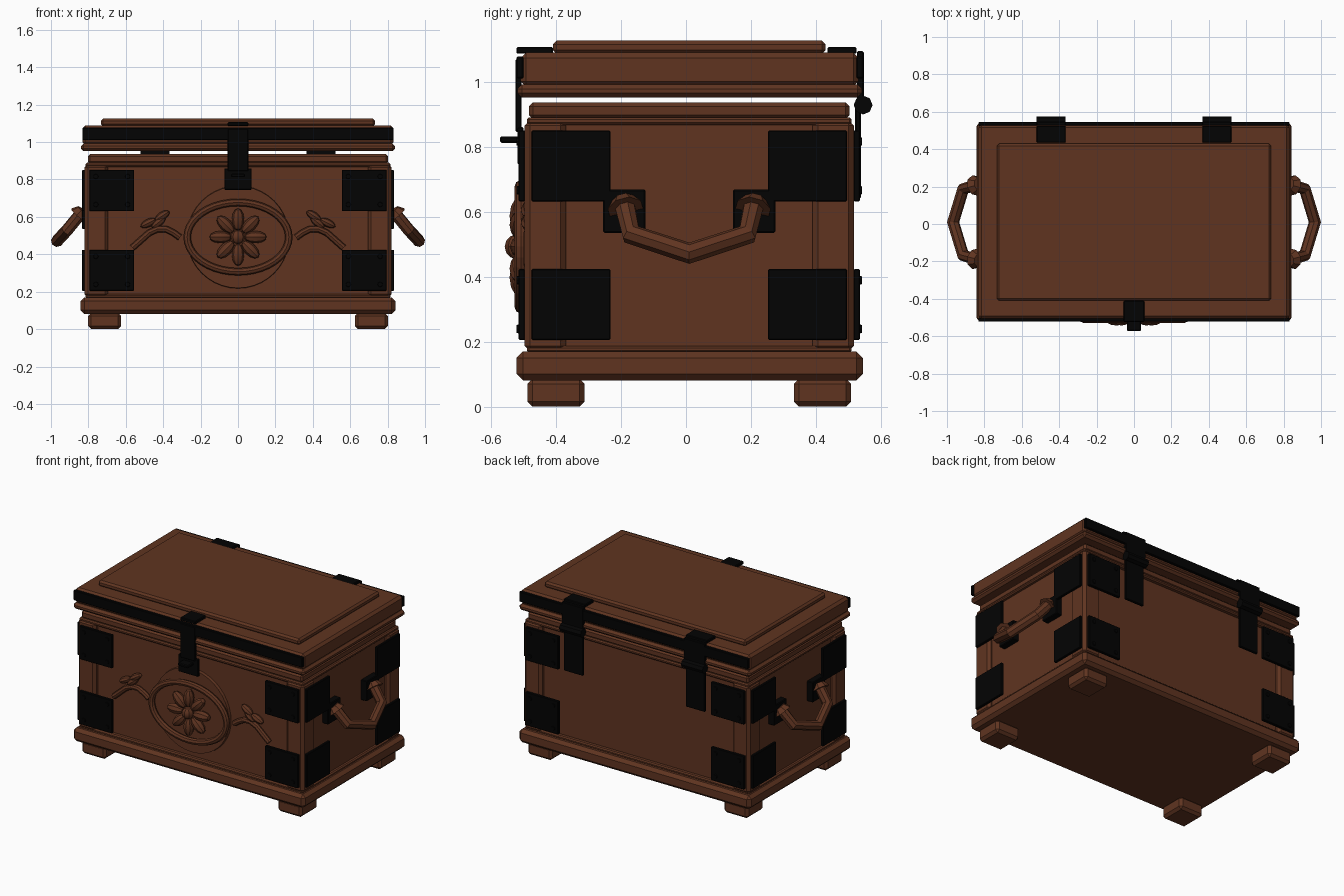
import bpy
from math import pi, sin, cos
from mathutils import Vector

cube = bpy.data.objects.get("Cube")
if cube:
    bpy.data.objects.remove(cube, do_unlink=True)


def material(name, rgb):
    m = bpy.data.materials.new(name)
    m.use_nodes = True
    m.diffuse_color = (*rgb, 1)
    m.node_tree.nodes["Principled BSDF"].inputs["Base Color"].default_value = (*rgb, 1)
    return m


WOOD = material("brown wood", (0.115, 0.034, 0.0145))
IRON = material("black iron", (0.001, 0.001, 0.001))
MID = 0.01  # depth centre of the chest


def finish(name, mat):
    ob = bpy.context.object
    ob.name = name
    ob.data.materials.append(mat)
    return ob


def box(name, x, y, z, mat, bevel=0.0):
    """Chamfered box from (min, max) ranges."""
    lo, hi = Vector((x[0], y[0], z[0])), Vector((x[1], y[1], z[1]))
    bpy.ops.mesh.primitive_cube_add(size=1, location=(lo + hi) / 2)
    ob = finish(name, mat)
    for v in ob.data.vertices:
        v.co *= hi - lo
    if bevel:
        mod = ob.modifiers.new("chamfer", "BEVEL")
        mod.width = bevel
        mod.segments = 1
    return ob


def span(centre, half):
    return (centre - half, centre + half)


def blob(name, loc, size, tilt=0.0):
    """Carved ellipsoid, tilted in the front plane."""
    bpy.ops.mesh.primitive_uv_sphere_add(segments=8, ring_count=6, location=loc,
                                         rotation=(0, tilt, 0))
    ob = finish(name, WOOD)
    ob.scale = size
    bpy.ops.object.shade_smooth_by_angle()
    return ob


def tube(name, pts, radius, mat, cyclic=False):
    cu = bpy.data.curves.new(name, "CURVE")
    cu.dimensions = "3D"
    cu.bevel_depth = radius
    cu.bevel_resolution = 2
    cu.use_fill_caps = True
    sp = cu.splines.new("POLY")
    sp.points.add(len(pts) - 1)
    for p, co in zip(sp.points, pts):
        p.co = (*co, 1)
    sp.use_cyclic_u = cyclic
    sp.use_smooth = False
    cu.materials.append(mat)
    ob = bpy.data.objects.new(name, cu)
    bpy.context.collection.objects.link(ob)
    return ob


def cone(name, a, b, r1, r2, mat, sides=8):
    a, b = Vector(a), Vector(b)
    rot = (b - a).to_track_quat("Z", "Y").to_euler()
    bpy.ops.mesh.primitive_cone_add(vertices=sides, radius1=r1, radius2=r2,
                                    depth=(b - a).length, location=(a + b) / 2, rotation=rot)
    return finish(name, mat)


# Wooden carcass: base, recessed core, trim and floating lid
box("base", span(0, 0.842), span(0.011, 0.533), (0.081, 0.17), WOOD, 0.02)
box("body_core", span(0, 0.794), span(MID, 0.473), (0.165, 0.89), WOOD)
for zr, n in (((0.165, 0.187), "lower_rail"), ((0.867, 0.89), "upper_rail")):
    box(n, span(0, 0.815), span(MID, 0.5), zr, WOOD, 0.007)
box("rim", span(0, 0.803), span(MID, 0.493), (0.885, 0.936), WOOD, 0.012)
box("lid_lip", span(0, 0.84), span(0.011, 0.53), (0.951, 0.992), WOOD, 0.014)
box("lid", span(0, 0.832), span(0.011, 0.52), (0.985, 1.089), WOOD, 0.016)
box("lid_panel", span(0, 0.733), span(MID, 0.42), (1.085, 1.126), WOOD, 0.012)

# Corner parts
for sx in (-1, 1):
    for sy in (-1, 1):
        box("foot", span(sx * 0.713, 0.088), span(MID + sy * 0.41, 0.088), (0, 0.086), WOOD, 0.016)
        box("corner_post", span(sx * 0.757, 0.063), span(MID + sy * 0.443, 0.064),
            (0.17, 0.882), WOOD, 0.017)
        for zc in (0.314, 0.741):
            zr = span(zc, 0.109)
            face_y = MID + sy * 0.515
            box("corner_plate", span(sx * 0.675, 0.12), span(face_y, 0.01), zr, IRON, 0.003)
            box("side_corner_plate", span(sx * 0.826, 0.009), span(MID + sy * 0.364, 0.121),
                zr, IRON, 0.003)
            # Rivets on the front and back plates
            for dx in (-0.085, 0.085):
                for dz in (-0.075, 0.075):
                    p = Vector((sx * 0.675 + dx, face_y, zc + dz))
                    cone("rivet", p, p + Vector((0, sy * 0.016, 0)), 0.017, 0.012, IRON)

# Iron bands on the long edges of the lid
for n, yc in (("front_band", -0.511), ("back_band", 0.535)):
    box(n, span(0, 0.832), span(yc, 0.011), (1.01, 1.077), IRON, 0.004)

# Clasp
box("clasp_top", span(0, 0.055), (-0.522, -0.41), (1.086, 1.107), IRON, 0.004)
box("clasp_strap", span(0, 0.055), (-0.525, -0.506), (0.845, 1.07), IRON, 0.004)
box("clasp_plate", span(0, 0.073), (-0.518, -0.5), (0.745, 0.86), IRON, 0.004)
box("clasp_staple", span(0, 0.038), (-0.573, -0.51), (0.812, 0.831), IRON, 0.005)

# Hinges
for sx in (-1, 1):
    x = sx * 0.443
    box("hinge_top", span(x, 0.078), (0.435, 0.525), (1.086, 1.107), IRON, 0.004)
    box("hinge_upper_leaf", span(x, 0.078), (0.526, 0.547), (0.93, 1.094), IRON, 0.004)
    box("hinge_lower_leaf", span(x, 0.07), (0.52, 0.538), (0.64, 0.925), IRON, 0.004)
    cone("hinge_barrel", (x - 0.078, 0.545, 0.928), (x + 0.078, 0.545, 0.928), 0.029, 0.029, IRON)

# Side handles
for sx in (-1, 1):
    path = []
    for y, x, z in ((-0.2, 0.835, 0.625), (-0.178, 0.913, 0.53), (0, 0.967, 0.472),
                    (0.178, 0.913, 0.53), (0.2, 0.835, 0.625)):
        path.append((sx * x, MID + y, z))
    tube("handle", path, 0.033, WOOD)
    for end, nxt in ((path[0], path[1]), (path[-1], path[-2])):
        box("handle_plate", span(sx * 0.812, 0.023), span(end[1], 0.065), (0.535, 0.668), IRON, 0.004)
        a, b = Vector(end), Vector(nxt)
        d = (b - a).normalized()
        cone("handle_socket", a - d * 0.012, a + d * 0.022, 0.036, 0.057, WOOD)

# Carved medallion
C = Vector((0, -0.46, 0.492))
cone("medallion_disc", C, C + Vector((0, -0.022, 0)), 0.275, 0.272, WOOD, 40)
ring = [(0.272 * cos(t), -0.508, C.z + 0.185 * sin(t))
        for t in (i * 2 * pi / 40 for i in range(40))]
tube("medallion_ring", ring, 0.02, WOOD, cyclic=True)
for i in range(8):
    t = i * pi / 4
    blob("petal", (0.094 * sin(t), -0.51, C.z + 0.094 * cos(t)), (0.033, 0.033, 0.06), t)
blob("flower_centre", (0, -0.52, C.z), (0.038, 0.038, 0.038))

# Carved sprigs beside the medallion
for sx in (-1, 1):
    stem = [(sx * x, -0.482, z) for x, z in ((0.565, 0.435), (0.52, 0.475), (0.475, 0.515),
                                             (0.43, 0.535), (0.385, 0.535), (0.345, 0.515),
                                             (0.31, 0.49))]
    tube("sprig_stem", stem, 0.018, WOOD)
    for x, z, tilt in ((0.48, 0.567, 1.1), (0.405, 0.605, 1.0), (0.425, 0.57, 0.9)):
        blob("sprig_leaf", (sx * x, -0.482, z), (0.022, 0.026, 0.045), -sx * tilt)
